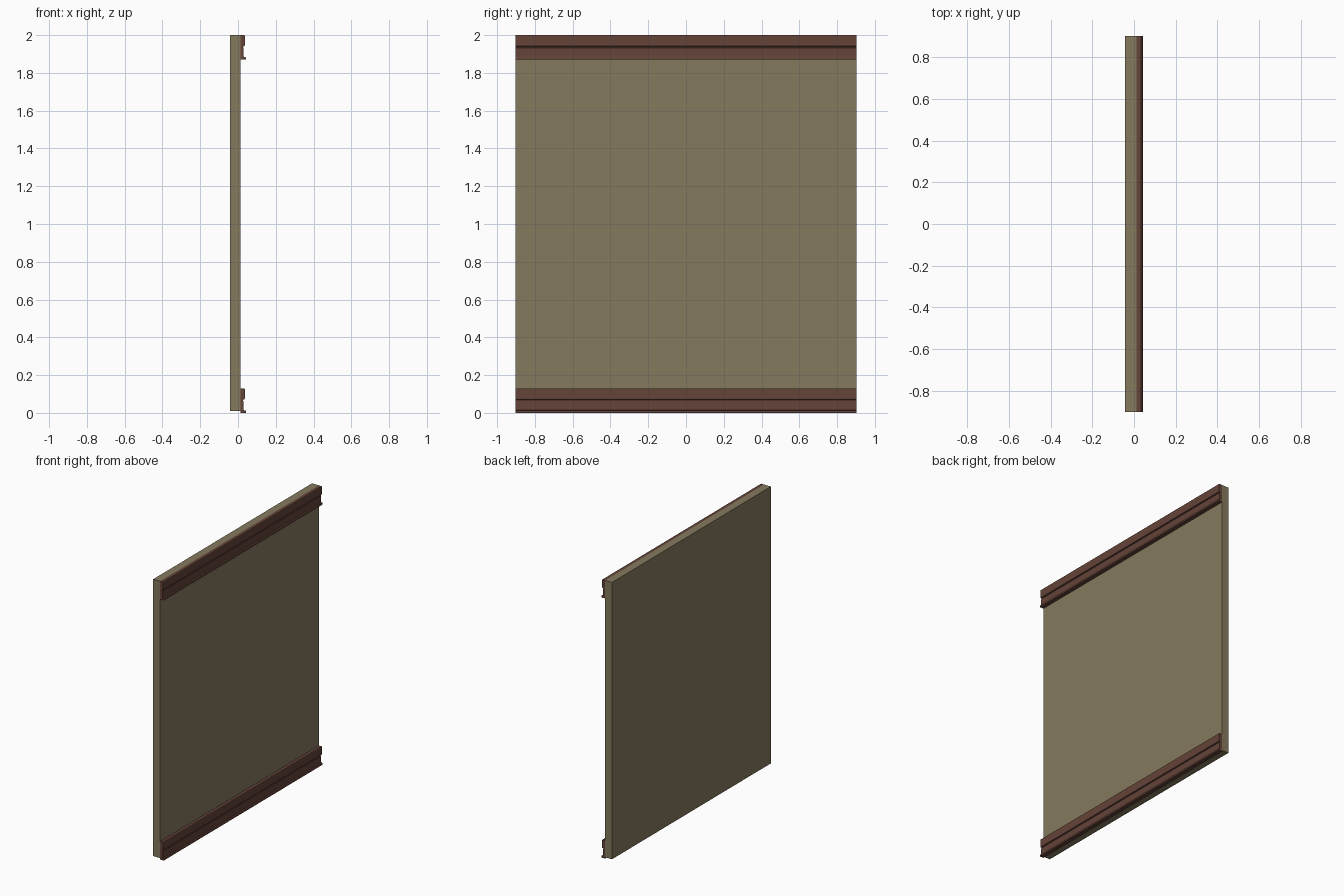
import bpy, bmesh

if "Cube" in bpy.data.objects:
    bpy.data.objects.remove(bpy.data.objects["Cube"])

HALF = 0.902  # half the wall length along y


def material(name, rgb):
    m = bpy.data.materials.new(name)
    m.diffuse_color = (*rgb, 1.0)
    m.use_nodes = True
    m.node_tree.nodes["Principled BSDF"].inputs["Base Color"].default_value = m.diffuse_color
    return m


def extrude_profile(name, pts, z0, mat):
    """Extrude an x/z outline along y."""
    bm = bmesh.new()
    face = bm.faces.new([bm.verts.new((x, -HALF, z + z0)) for x, z in pts])
    ext = bmesh.ops.extrude_face_region(bm, geom=[face])
    verts = [g for g in ext["geom"] if isinstance(g, bmesh.types.BMVert)]
    bmesh.ops.translate(bm, vec=(0, 2 * HALF, 0), verts=verts)
    bmesh.ops.recalc_face_normals(bm, faces=bm.faces)
    mesh = bpy.data.meshes.new(name)
    bm.to_mesh(mesh)
    bm.free()
    mesh.materials.append(mat)
    obj = bpy.data.objects.new(name, mesh)
    bpy.context.collection.objects.link(obj)
    return obj


plaster = material("khaki plaster", (0.235, 0.193, 0.112))
wood = material("dark brown wood", (0.127, 0.056, 0.039))

# Wall slab
extrude_profile("wall_panel",
                [(-0.043, 0.01), (0.012, 0.01), (0.012, 2.0), (-0.043, 2.0)],
                0.0, plaster)

# Stepped moulding: thick upper band, recessed lower band, lip at the bottom
moulding = [(0.012, 0.0), (0.041, 0.0), (0.042, 0.003), (0.042, 0.010),
            (0.040, 0.013), (0.031, 0.014), (0.030, 0.018), (0.030, 0.062),
            (0.026, 0.064), (0.026, 0.069), (0.035, 0.072), (0.036, 0.076),
            (0.036, 0.126), (0.034, 0.130), (0.012, 0.130)]
extrude_profile("skirting_board", moulding, 0.0, wood)
extrude_profile("ceiling_moulding", moulding, 1.87, wood)
